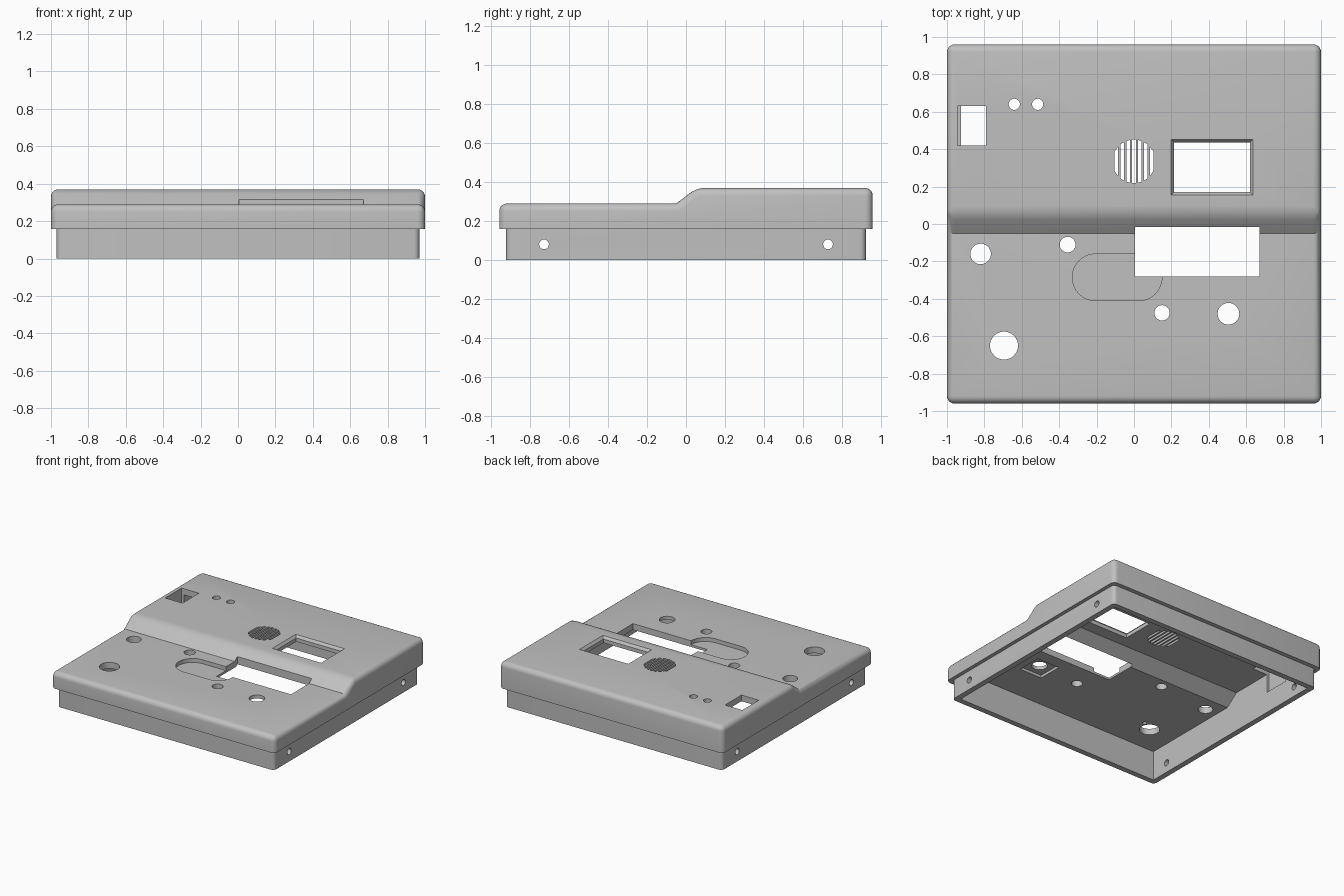
import bpy, bmesh, math

if "Cube" in bpy.data.objects:
    bpy.data.objects.remove(bpy.data.objects["Cube"])

grey = bpy.data.materials.new("plain grey")
grey.diffuse_color = (0.53, 0.53, 0.53, 1)
grey.use_nodes = True
grey.node_tree.nodes["Principled BSDF"].inputs["Base Color"].default_value = grey.diffuse_color


def loft(name, lower, upper, bevel=None, width=0.04):
    """Solid between two matching point loops; bevel is an edge rule."""
    bm = bmesh.new()
    a = [bm.verts.new(p) for p in lower]
    b = [bm.verts.new(p) for p in upper]
    n = len(a)
    bm.faces.new(a[::-1])
    bm.faces.new(b)
    for i in range(n):
        j = (i + 1) % n
        bm.faces.new((a[i], a[j], b[j], b[i]))
    bmesh.ops.recalc_face_normals(bm, faces=bm.faces[:])
    if bevel:
        edges = [e for e in bm.edges if bevel(e.verts[0].co, e.verts[1].co)]
        bmesh.ops.bevel(bm, geom=edges, offset=width, offset_type='OFFSET',
                        segments=5, profile=0.5, affect='EDGES')
        bmesh.ops.recalc_face_normals(bm, faces=bm.faces[:])
    mesh = bpy.data.meshes.new(name)
    bm.to_mesh(mesh)
    bm.free()
    mesh.materials.append(grey)
    ob = bpy.data.objects.new(name, mesh)
    bpy.context.collection.objects.link(ob)
    return ob


def prism(name, pts, z0, z1, **kw):
    return loft(name, [(x, y, z0) for x, y in pts], [(x, y, z1) for x, y in pts], **kw)


def rect(x0, x1, y0, y1):
    return [(x0, y0), (x1, y0), (x1, y1), (x0, y1)]


def circle(x, y, r, n=32):
    return [(x + r * math.cos(2 * math.pi * i / n), y + r * math.sin(2 * math.pi * i / n))
            for i in range(n)]


def along_x(name, profile, half, **kw):
    return loft(name, [(-half, y, z) for y, z in profile], [(half, y, z) for y, z in profile], **kw)


def combine(target, other, op='DIFFERENCE'):
    m = target.modifiers.new("bool", 'BOOLEAN')
    m.operation, m.solver, m.object = op, 'EXACT', other
    bpy.context.view_layer.objects.active = target
    bpy.ops.object.modifier_apply(modifier=m.name)
    bpy.data.objects.remove(other, do_unlink=True)


def cover_edges(p, q):
    """Top rim, crest and upright corners, but not the inner corner of the step."""
    upright = abs(p.z - q.z) > 0.1
    top = min(p.z, q.z) > 0.2
    inner = abs(p.y + 0.05) < 0.01 and abs(q.y + 0.05) < 0.01
    return upright or (top and not inner)


# Stepped cover
case = along_x("case", [(-0.96, 0.158), (-0.96, 0.29), (-0.05, 0.29),
                        (0.055, 0.37), (0.96, 0.37), (0.96, 0.158)], 1.0,
               bevel=cover_edges)

# Lower skirt
skirt = prism("skirt", rect(-0.97, 0.97, -0.925, 0.925), 0, 0.21,
              bevel=lambda p, q: abs(p.z - q.z) > 0.1, width=0.03)
combine(case, skirt, 'UNION')

# Hollow inside, following the step
combine(case, along_x("cavity", [(-0.88, -0.1), (-0.88, 0.24), (-0.034, 0.24),
                                 (0.071, 0.32), (0.88, 0.32), (0.88, -0.1)], 0.925))

# Oval recess, then the large opening that crosses it
oval = []
for i in range(17):
    t = math.pi / 2 + math.pi * i / 16
    oval.append((-0.205 + 0.125 * math.cos(t), -0.285 + 0.125 * math.sin(t)))
oval += [(-0.18 - x, -0.57 - y) for x, y in oval]
combine(case, prism("oval_recess", oval, 0.258, 0.5))
combine(case, prism("large_opening", rect(0.005, 0.67, -0.28, -0.015), 0.18, 0.5))

# Display window with chamfered rim
combine(case, prism("window", rect(0.215, 0.62, 0.17, 0.437), 0.2, 0.5))
combine(case, loft("window_chamfer",
                   [(x, y, 0.35) for x, y in rect(0.215, 0.62, 0.17, 0.437)],
                   [(x, y, 0.39) for x, y in rect(0.183, 0.652, 0.138, 0.469)]))

# Square socket opening, notched into the side wall
combine(case, prism("socket", rect(-0.945, -0.79, 0.42, 0.63), 0.17, 0.5))

# Round holes for lamps and controls
for x, y, r in [(-0.64, 0.64, 0.03), (-0.515, 0.64, 0.03), (-0.82, -0.16, 0.055),
                (-0.355, -0.11, 0.042), (0.15, -0.475, 0.041),
                (0.505, -0.48, 0.058), (-0.695, -0.65, 0.075)]:
    combine(case, prism("hole", circle(x, y, r), 0.18, 0.5))

# Pockets on the underside of the cover
combine(case, prism("square_pocket", rect(0.405, 0.605, -0.58, -0.38), 0.18, 0.262))
combine(case, prism("pin_pocket", circle(-0.605, -0.6, 0.016, 16), 0.18, 0.265))

# Speaker slots trimmed to a circle
R, w = 0.116, 0.0095
for i in range(-3, 4):
    c = i * 0.0315
    xl, xr = c - w, c + w
    yl, yr = (math.sqrt(R * R - x * x) for x in (xl, xr))
    slot = [(xl, 0.335 - yl), (xr, 0.335 - yr), (xr, 0.335 + yr), (xl, 0.335 + yl)]
    combine(case, prism("slot", slot, 0.25, 0.5))

# Screw holes through both side walls
for y in (-0.73, 0.73):
    combine(case, along_x("screw_hole", circle(y, 0.08, 0.025, 24), 1.2))

bpy.ops.object.select_all(action='DESELECT')
case.select_set(True)
bpy.context.view_layer.objects.active = case
bpy.ops.object.shade_smooth_by_angle(angle=math.radians(30))
